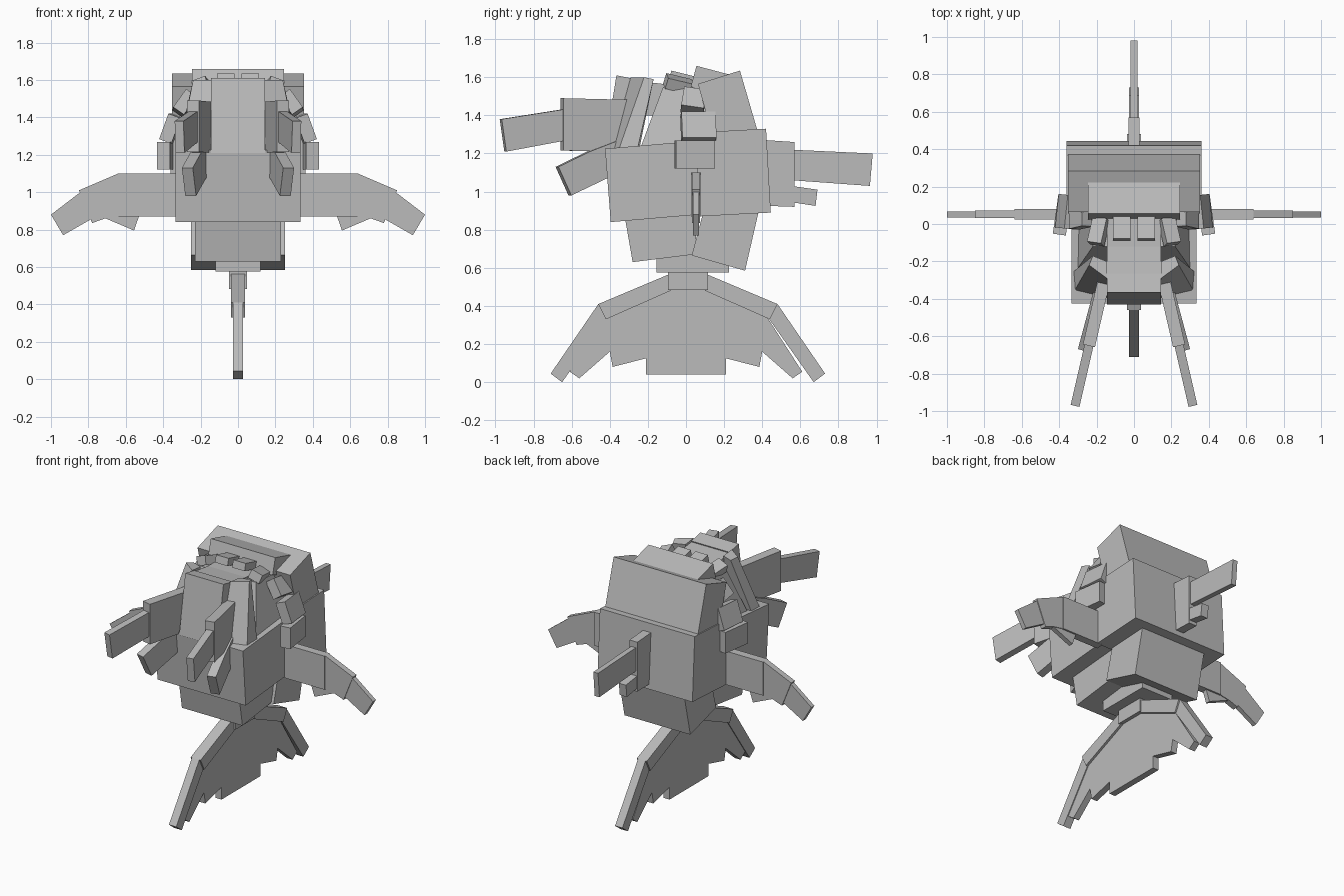
import bpy, bmesh
from math import radians
from mathutils import Matrix, Vector, Euler

cube = bpy.data.objects.get("Cube")
if cube:
    bpy.data.objects.remove(cube)

grey = bpy.data.materials.new("plain_grey")
grey.use_nodes = True
grey.diffuse_color = (0.5, 0.5, 0.5, 1)
grey.node_tree.nodes["Principled BSDF"].inputs["Base Color"].default_value = (0.5, 0.5, 0.5, 1)


def finish(name, bm):
    bmesh.ops.recalc_face_normals(bm, faces=bm.faces[:])
    mesh = bpy.data.meshes.new(name)
    bm.to_mesh(mesh)
    bm.free()
    mesh.materials.append(grey)
    obj = bpy.data.objects.new(name, mesh)
    bpy.context.collection.objects.link(obj)
    return obj


def loft(name, ring_a, ring_b):
    """Closed solid between two matching rings of points."""
    bm = bmesh.new()
    a = [bm.verts.new(p) for p in ring_a]
    b = [bm.verts.new(p) for p in ring_b]
    bm.faces.new(a)
    bm.faces.new(b)
    for i in range(len(a)):
        j = (i + 1) % len(a)
        bm.faces.new((a[i], a[j], b[j], b[i]))
    return finish(name, bm)


def side_prism(name, half, profile):
    """Side profile (y, z) given an even thickness across x."""
    return loft(name, [(-half, y, z) for y, z in profile], [(half, y, z) for y, z in profile])


def front_prism(name, y0, y1, profile):
    """Front profile (x, z) given a thickness along y."""
    return loft(name, [(x, y0, z) for x, z in profile], [(x, y1, z) for x, z in profile])


def box(name, centre, size, rot=(0, 0, 0)):
    bm = bmesh.new()
    bmesh.ops.create_cube(bm, size=1)
    turn = Euler([radians(a) for a in rot]).to_matrix().to_4x4()
    bm.transform(Matrix.Translation(Vector(centre)) @ turn @ Matrix.Diagonal((*size, 1)))
    return finish(name, bm)


def pair(obj):
    """Mirror a left part to the right side."""
    bm = bmesh.new()
    bm.from_mesh(obj.data)
    bm.transform(Matrix.Scale(-1, 4, (1, 0, 0)))
    finish("right_" + obj.name, bm)
    obj.name = "left_" + obj.name


def horn(name, half, x, yaw, profile):
    """Side profile swung outward around a point at the face."""
    pivot = Vector((x, -0.3, 0))
    obj = side_prism(name, half, [(y + 0.3, z) for y, z in profile])
    obj.data.transform(Matrix.Translation(pivot) @ Matrix.Rotation(radians(yaw), 4, "Z"))
    pair(obj)


# Body blocks
side_prism("front_body", 0.335, [(-.425, 1.225), (.1, 1.27), (.13, .885), (-.395, .84)])
side_prism("rear_body", 0.36, [(.05, 1.31), (.42, 1.33), (.445, .89), (.07, .87)])
side_prism("front_belly", 0.23, [(-.32, .86), (.07, .89), (.04, .67), (-.28, .63)])
side_prism("rear_belly", 0.25, [(.09, .89), (.38, .89), (.31, .585), (.03, .665)])
box("tail_root", (0, .035, .625), (.24, .38, .1))

# Head
loft("head_core",
     [(-.31, -.25, 1.2), (.31, -.25, 1.2), (.31, .12, 1.2), (-.31, .12, 1.2)],
     [(-.22, -.12, 1.55), (.22, -.12, 1.55), (.22, .12, 1.53), (-.22, .12, 1.53)])
side_prism("head_top", 0.145, [(-.33, 1.59), (-.12, 1.565), (.08, 1.56), (.08, 1.4), (-.33, 1.4)])
side_prism("face_plate", 0.145, [(-.365, 1.61), (-.265, 1.59), (-.38, 1.21), (-.43, 1.21)])
pair(loft("cheek_plate",
          [(.145, -.29, 1.6), (.24, -.22, 1.6), (.22, -.17, 1.59), (.145, -.2, 1.59)],
          [(.145, -.4, 1.2), (.32, -.36, 1.2), (.33, -.26, 1.2), (.145, -.25, 1.2)]))
side_prism("rear_head", 0.352, [(.063, 1.565), (.283, 1.635), (.375, 1.32), (.15, 1.25)])
side_prism("head_ridge", 0.245, [(.055, 1.66), (.225, 1.615), (.195, 1.5), (.025, 1.55)])

# Band of small blocks arching over the head
pair(box("band_lower", (.385, .045, 1.195), (.07, .205, .145), (0, 0, 8)))
pair(box("band_side", (.355, .065, 1.34), (.07, .18, .145), (0, -20, 6)))
pair(box("band_shoulder", (.285, .04, 1.475), (.07, .12, .12), (-10, -35, 4)))
pair(box("band_upper", (.19, -.04, 1.565), (.08, .14, .06), (-14, 20, 8)))
pair(box("band_top", (.065, -.02, 1.595), (.095, .13, .05), (-14, 0, 0)))

# Horns reaching forward
horn("upper_horn_base", .033, .16, 13,
     [(-.66, 1.49), (-.22, 1.48), (-.26, 1.21), (-.66, 1.215)])
horn("upper_horn_tip", .024, .16, 13,
     [(-.99, 1.38), (-.6, 1.44), (-.58, 1.28), (-.965, 1.21)])
horn("lower_horn", .03, .17, 15,
     [(-.69, 1.13), (-.52, 1.21), (-.36, 1.27), (-.36, 1.1), (-.62, .98)])

# Side wings
pair(front_prism("wing_base", .025, .08, [(.32, 1.1), (.64, 1.1), (.64, .87), (.32, .87)]))
pair(front_prism("wing_middle", .032, .073,
                 [(.6, 1.1), (.64, 1.1), (.85, 1.01), (.78, .835), (.71, .86), (.6, .88)]))
pair(front_prism("wing_feather", .036, .068, [(.5, .95), (.53, .87), (.556, .795), (.72, .865), (.68, .95)]))
pair(front_prism("wing_tip", .036, .068, [(.83, 1.01), (1, .88), (.935, .77), (.76, .87)]))

# Back fin
side_prism("back_fin_base", .03, [(.42, 1.27), (.57, 1.26), (.57, .92), (.43, .925)])
side_prism("back_fin_long", .018, [(.55, 1.22), (.98, 1.2), (.965, 1.03), (.55, 1.06)])
side_prism("back_fin_short", .027, [(.55, 1.03), (.69, 1.01), (.68, .925), (.55, .945)])

# Tail fluke: web, hub and jointed arms
half_web = [(-.1, .5), (-.42, .35), (-.61, .055), (-.56, .02), (-.4, .16),
            (-.385, .08), (-.21, .125), (-.21, .04)]
side_prism("tail_web", .022, half_web + [(-y, z) for y, z in reversed(half_web)])
box("tail_hub", (0, .01, .53), (.094, .21, .095))
for end, s in (("front", 1), ("rear", -1)):
    side_prism(end + "_tail_arm", .038,
               [(s * y + .01, z) for y, z in [(-.09, .57), (-.47, .41), (-.43, .33), (-.09, .48)]])
    side_prism(end + "_tail_tip", .028,
               [(s * y + .01, z) for y, z in [(-.47, .41), (-.72, .045), (-.66, 0), (-.42, .34)]])
